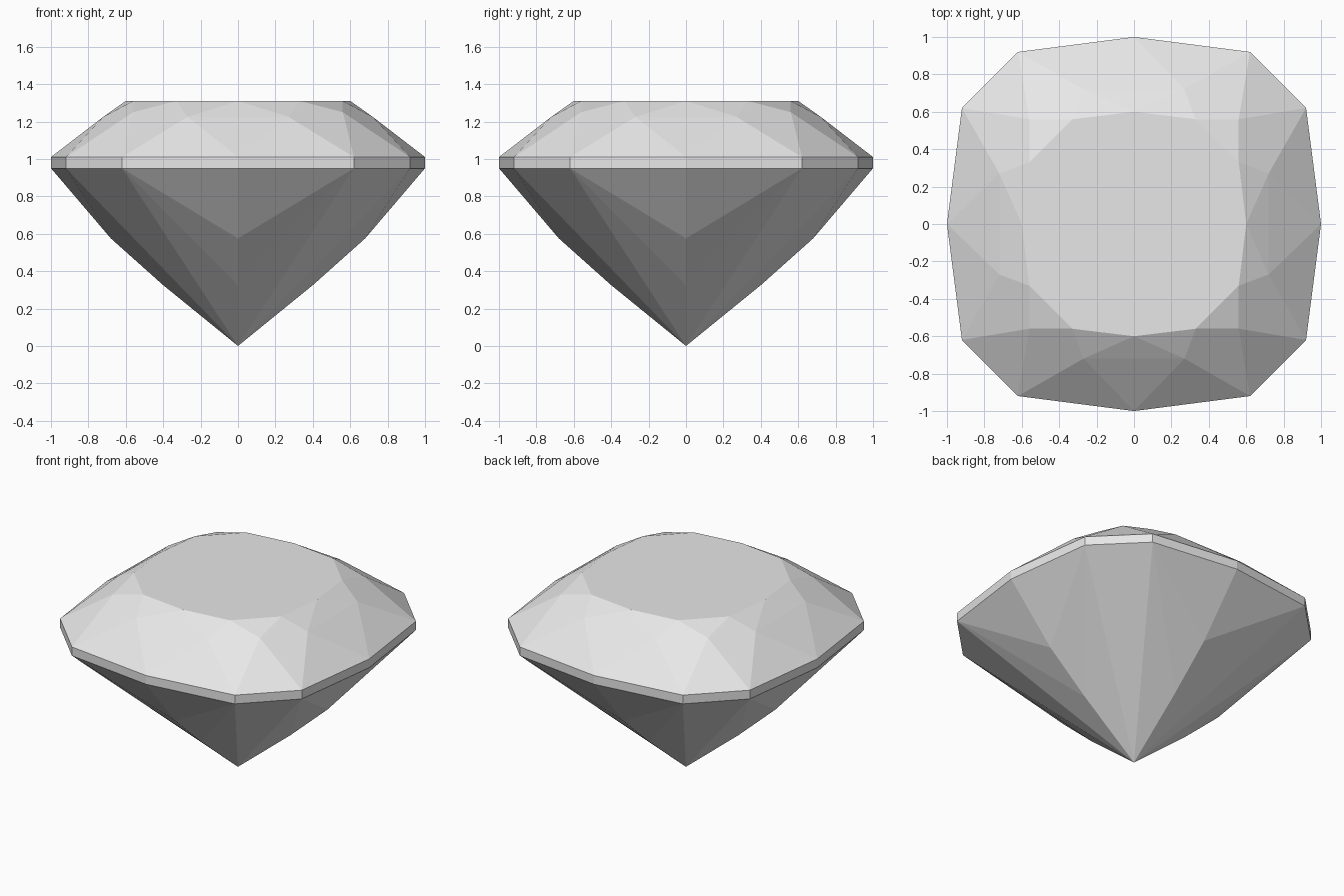
import bpy
import bmesh
from math import radians
from mathutils import Matrix, Vector

cube = bpy.data.objects.get("Cube")
if cube:
    bpy.data.objects.remove(cube)

# Single pale grey stone colour
grey = bpy.data.materials.new("pale_grey")
grey.use_nodes = True
grey.diffuse_color = (0.8, 0.8, 0.8, 1)
grey.node_tree.nodes["Principled BSDF"].inputs["Base Color"].default_value = (0.8, 0.8, 0.8, 1)

GIRDLE_TOP, GIRDLE_BASE, TABLE = 1.01, 0.95, 1.31

# Facet corners of one quarter of the cut
outline = [(0, -1), (0.62, -0.92), (0.92, -0.62)]
quarter = [(x, y, z) for x, y in outline for z in (GIRDLE_TOP, GIRDLE_BASE)]
quarter += [
    (0, -0.6, TABLE), (0.33, -0.56, TABLE), (0.56, -0.33, TABLE),   # table
    (0.56, -0.56, 1.25), (0.27, -0.72, 1.225), (0.72, -0.27, 1.225),  # crown
    (0, -0.68, 0.575), (0, -0.4, 0.325),                            # pavilion
]

# Wrap flat facets around the four repeated quarters and the culet
bm = bmesh.new()
bm.verts.new((0, 0, 0))
for i in range(4):
    turn = Matrix.Rotation(radians(90 * i), 3, "Z")
    for corner in quarter:
        bm.verts.new(turn @ Vector(corner))
bmesh.ops.convex_hull(bm, input=bm.verts[:])
bmesh.ops.dissolve_limit(bm, angle_limit=radians(1.5), verts=bm.verts[:], edges=bm.edges[:])
bmesh.ops.recalc_face_normals(bm, faces=bm.faces[:])

mesh = bpy.data.meshes.new("cut_gem")
bm.to_mesh(mesh)
bm.free()
mesh.materials.append(grey)
gem = bpy.data.objects.new("cut_gem", mesh)
bpy.context.collection.objects.link(gem)
